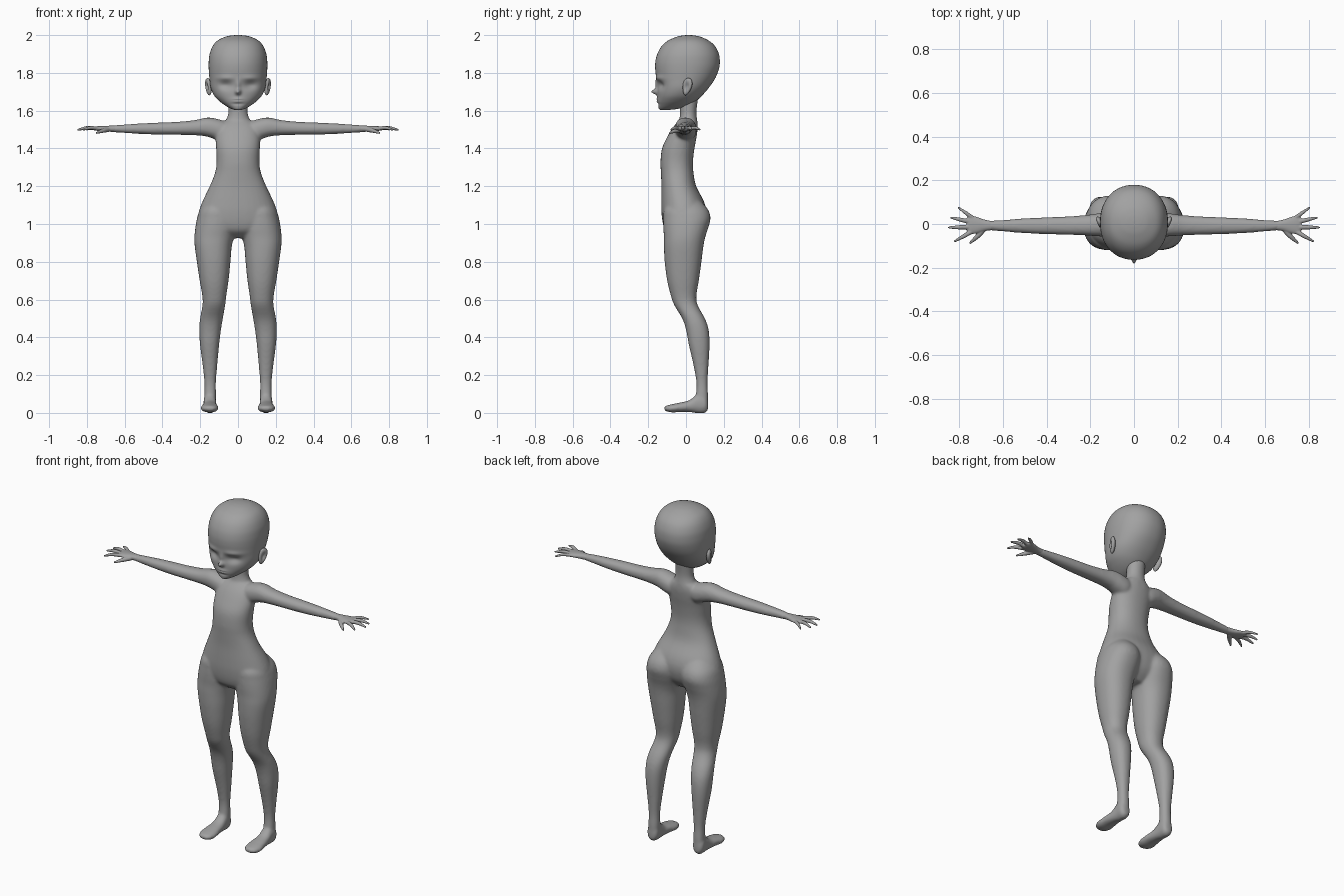
import bpy, bmesh, math
from mathutils import Vector, Matrix

skin = bpy.data.materials.new("plain grey")
skin.diffuse_color = (0.36, 0.36, 0.36, 1)


def spline(rows, steps):
    """Catmull-Rom interpolation between rows of numbers."""
    out = []
    for i in range(len(rows) - 1):
        p0, p1 = rows[max(i - 1, 0)], rows[i]
        p2, p3 = rows[i + 1], rows[min(i + 2, len(rows) - 1)]
        for s in range(steps):
            t = s / steps
            out.append([0.5 * (2 * b + (c - a) * t + (2 * a - 5 * b + 4 * c - d) * t * t
                        + (3 * b - a - 3 * c + d) * t ** 3) for a, b, c, d in zip(p0, p1, p2, p3)])
    return out + [list(rows[-1])]


def loft(bm, axis, rows, steps=4, n=32, power=2.2):
    """Closed skin; each row is position, then low/high on the two other axes."""
    rings = []
    for p, a0, a1, b0, b1 in spline(rows, steps):
        ring = []
        for k in range(n):
            t = 2 * math.pi * k / n
            c, s = math.cos(t), math.sin(t)
            a = (a0 + a1) / 2 + (a1 - a0) / 2 * math.copysign(abs(c) ** (2 / power), c)
            b = (b0 + b1) / 2 + (b1 - b0) / 2 * math.copysign(abs(s) ** (2 / power), s)
            ring.append(bm.verts.new({'x': (p, a, b), 'y': (a, p, b), 'z': (a, b, p)}[axis]))
        rings.append(ring)
    for r, q in zip(rings, rings[1:]):
        for k in range(n):
            bm.faces.new((r[k], r[(k + 1) % n], q[(k + 1) % n], q[k]))
    bm.faces.new(rings[0])
    bm.faces.new(rings[-1])


def tube(bm, points, n=12):
    """Tapered tube through (x, y, z, radius) points."""
    pts = spline(points, 4)
    rings = []
    for i, p in enumerate(pts):
        d = Vector(pts[min(i + 1, len(pts) - 1)][:3]) - Vector(pts[max(i - 1, 0)][:3])
        q = d.to_track_quat('Z', 'Y')
        rings.append([bm.verts.new(Vector(p[:3]) + q @ Vector((math.cos(2 * math.pi * k / n) * p[3],
                      math.sin(2 * math.pi * k / n) * p[3], 0))) for k in range(n)])
    for r, q in zip(rings, rings[1:]):
        for k in range(n):
            bm.faces.new((r[k], r[(k + 1) % n], q[(k + 1) % n], q[k]))
    bm.faces.new(rings[0])
    bm.faces.new(rings[-1])


def mirror(bm):
    geom = bmesh.ops.duplicate(bm, geom=bm.verts[:] + bm.edges[:] + bm.faces[:])["geom"]
    for v in geom:
        if isinstance(v, bmesh.types.BMVert):
            v.co.x = -v.co.x


def finish(bm, name, voxel=0, smooth=0):
    bmesh.ops.recalc_face_normals(bm, faces=bm.faces[:])
    for f in bm.faces:
        f.smooth = True
    me = bpy.data.meshes.new(name)
    bm.to_mesh(me)
    bm.free()
    me.materials.append(skin)
    ob = bpy.data.objects.new(name, me)
    bpy.context.collection.objects.link(ob)
    if voxel:
        m = ob.modifiers.new("fuse", 'REMESH')
        m.mode, m.voxel_size, m.use_smooth_shade = 'VOXEL', voxel, True
        m = ob.modifiers.new("soften", 'SMOOTH')
        m.factor, m.iterations = 0.5, smooth
    return ob


# Body: limbs first, mirrored, then the torso, fused into one skin
body = bmesh.new()
# leg: z, inner x, outer x, front y, back y
loft(body, 'z', [
    (1.14, 0.04, 0.15, -0.07, 0.06), (1.08, 0.015, 0.200, -0.115, 0.115), (1.03, 0.008, 0.217, -0.12, 0.130),
    (0.98, 0.010, 0.226, -0.12, 0.118), (0.93, 0.022, 0.231, -0.117, 0.102),
    (0.88, 0.033, 0.229, -0.117, 0.092), (0.80, 0.040, 0.218, -0.113, 0.082), (0.70, 0.050, 0.203, -0.100, 0.068),
    (0.62, 0.062, 0.189, -0.080, 0.055), (0.57, 0.068, 0.188, -0.062, 0.062),
    (0.50, 0.080, 0.201, -0.020, 0.100), (0.44, 0.090, 0.205, 0.000, 0.120), (0.36, 0.100, 0.201, 0.015, 0.125),
    (0.25, 0.110, 0.187, 0.040, 0.119), (0.16, 0.117, 0.178, 0.055, 0.114),
    (0.09, 0.116, 0.179, 0.052, 0.117), (0.03, 0.118, 0.180, 0.05, 0.116)])
# foot: y, inner x, outer x, sole z, top z
loft(body, 'y', [
    (0.117, 0.132, 0.166, 0.015, 0.06), (0.10, 0.116, 0.182, -0.001, 0.10), (0.06, 0.115, 0.182, -0.002, 0.10),
    (0.02, 0.112, 0.186, 0.004, 0.068), (-0.03, 0.105, 0.194, 0.005, 0.055),
    (-0.07, 0.103, 0.197, 0.002, 0.047), (-0.10, 0.112, 0.186, 0.007, 0.040), (-0.115, 0.13, 0.166, 0.014, 0.034)])
# arm: x, front y, back y, bottom z, top z
loft(body, 'x', [
    (0.03, -0.03, 0.04, 1.47, 1.53), (0.08, -0.055, 0.055, 1.44, 1.548), (0.13, -0.058, 0.054, 1.452, 1.561),
    (0.17, -0.056, 0.048, 1.464, 1.563), (0.23, -0.052, 0.040, 1.470, 1.550), (0.32, -0.049, 0.034, 1.472, 1.541),
    (0.42, -0.046, 0.030, 1.473, 1.537), (0.52, -0.041, 0.025, 1.477, 1.532),
    (0.60, -0.034, 0.018, 1.482, 1.527), (0.68, -0.028, 0.014, 1.487, 1.520)])
mirror(body)
# torso: z, left x, right x, front y, back y
loft(body, 'z', [(z, -w, w, f, b) for z, w, f, b in [
    (0.925, 0.06, -0.06, 0.04), (0.96, 0.16, -0.105, 0.075), (1.00, 0.205, -0.122, 0.098), (1.06, 0.208, -0.130, 0.108),
    (1.12, 0.188, -0.131, 0.095), (1.20, 0.150, -0.130, 0.054), (1.27, 0.122, -0.133, 0.040),
    (1.33, 0.113, -0.135, 0.037), (1.40, 0.116, -0.127, 0.045), (1.46, 0.118, -0.100, 0.056),
    (1.51, 0.108, -0.070, 0.062), (1.545, 0.075, -0.040, 0.060)]])
# neck
loft(body, 'z', [(z, -w, w, f, b) for z, w, f, b in [
    (1.50, 0.08, -0.05, 0.06), (1.545, 0.066, -0.038, 0.060), (1.58, 0.053, -0.032, 0.056),
    (1.62, 0.051, -0.032, 0.058), (1.70, 0.052, -0.03, 0.07)]], power=2)
finish(body, "body", 0.0075, 9)

# Hands: wrist, palm and spread fingers fused together
hand = bmesh.new()
loft(hand, 'x', [
    (0.62, -0.028, 0.012, 1.490, 1.519), (0.66, -0.029, 0.015, 1.488, 1.521), (0.69, -0.034, 0.022, 1.489, 1.520),
    (0.72, -0.043, 0.033, 1.491, 1.519), (0.75, -0.046, 0.038, 1.494, 1.517), (0.765, -0.035, 0.028, 1.498, 1.513)])
for base, tip, r in [((0.745, -0.036), (0.822, -0.080), 0.0105), ((0.75, -0.014), (0.850, -0.016), 0.011),
                     ((0.75, 0.010), (0.840, 0.030), 0.0105), ((0.735, 0.026), (0.805, 0.076), 0.0095)]:
    mx, my = (base[0] + tip[0]) / 2, (base[1] + tip[1]) / 2
    tube(hand, [(*base, 1.505, r), (mx, my, 1.509, r * 0.9), (*tip, 1.498, r * 0.45)])
# thumb
tube(hand, [(0.685, -0.02, 1.500, 0.013), (0.715, -0.055, 1.494, 0.0115), (0.752, -0.088, 1.481, 0.005)])
mirror(hand)
finish(hand, "hands", 0.0035, 3)

# Head: skull and jaw loft, then the face is pushed into shape
head = bmesh.new()
loft(head, 'z', [(z, -w, w, f, b) for z, w, f, b in [
    (1.604, 0.018, -0.135, -0.090), (1.610, 0.036, -0.143, -0.040), (1.625, 0.064, -0.147, 0.010),
    (1.65, 0.098, -0.150, 0.052), (1.68, 0.126, -0.151, 0.085), (1.72, 0.144, -0.152, 0.120),
    (1.77, 0.151, -0.157, 0.154), (1.82, 0.155, -0.163, 0.174), (1.86, 0.155, -0.162, 0.179),
    (1.90, 0.150, -0.152, 0.174), (1.94, 0.135, -0.130, 0.155), (1.97, 0.110, -0.097, 0.122),
    (1.99, 0.070, -0.052, 0.080), (1.998, 0.035, -0.017, 0.045), (2.0, 0.004, 0.010, 0.018)]],
    steps=8, n=128, power=2.15)


def bump(v, x, z, sx, sz):
    return math.exp(-((abs(v.x) - x) / sx) ** 2 - ((v.z - z) / sz) ** 2)


for vert in head.verts:
    v = vert.co.copy()
    if v.y < -0.02:
        dy = 0.017 * bump(v, 0.065, 1.735, 0.036, 0.022)      # eye sockets
        dy -= 0.007 * bump(v, 0.07, 1.772, 0.045, 0.014)      # brows
        dy -= 0.030 * bump(v, 0, 1.700, 0.013, 0.014)         # nose tip
        dy -= 0.010 * bump(v, 0, 1.735, 0.011, 0.028)         # nose bridge
        dy -= 0.007 * bump(v, 0, 1.655, 0.030, 0.014)         # lips
        dy += 0.006 * bump(v, 0, 1.655, 0.024, 0.003)         # mouth line
        dy += 0.004 * bump(v, 0, 1.636, 0.03, 0.007)          # under the lip
        vert.co.y += dy
finish(head, "head")

# Ears: flattened, tilted bowls with a sunken centre
ears = bmesh.new()
bmesh.ops.create_uvsphere(ears, u_segments=32, v_segments=24, radius=1)
for vert in ears.verts:
    x, y, z = vert.co
    rim = y * y + z * z
    if x > 0:
        x -= 0.9 * math.exp(-4 * rim)
    vert.co = Vector((0.016 * x, 0.025 * y * (1 + 0.25 * z), 0.047 * z))
ears.transform(Matrix.Translation((0.157, 0.006, 1.727)) @ Matrix.Rotation(math.radians(-16), 4, 'X')
               @ Matrix.Rotation(math.radians(-22), 4, 'Z') @ Matrix.Rotation(math.radians(8), 4, 'Y'))
mirror(ears)
finish(ears, "ears")
